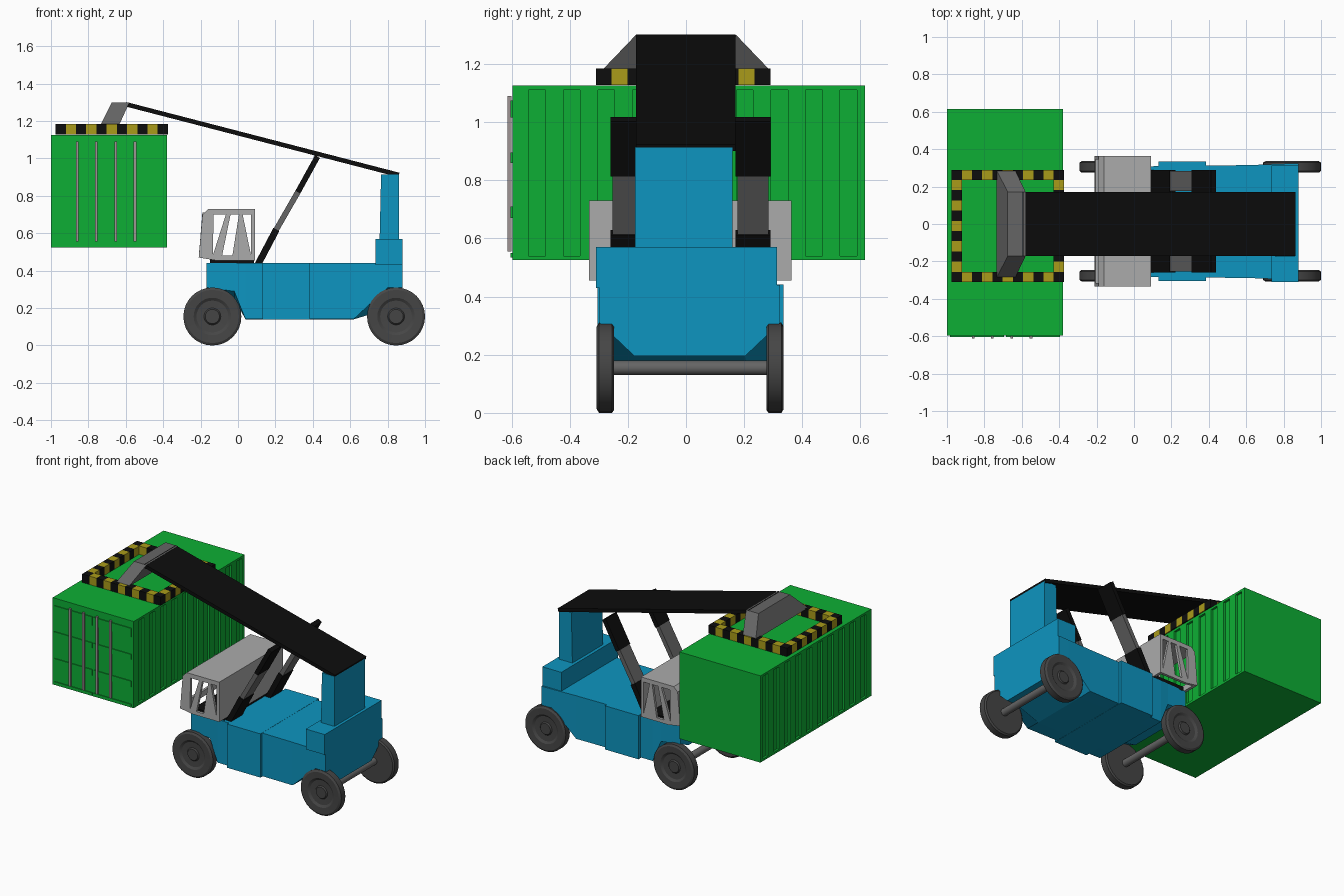
import bpy, bmesh, math
from mathutils import Vector

if "Cube" in bpy.data.objects:
    bpy.data.objects.remove(bpy.data.objects["Cube"], do_unlink=True)


def material(name, r, g, b):
    m = bpy.data.materials.new(name)
    m.use_nodes = True
    m.diffuse_color = (r, g, b, 1)
    m.node_tree.nodes["Principled BSDF"].inputs["Base Color"].default_value = (r, g, b, 1)
    return m


GREEN = material("container green", 0.004, 0.43, 0.035)
BLUE = material("chassis blue", 0.004, 0.3, 0.53)
BLACK = material("black", 0.004, 0.004, 0.004)
YELLOW = material("stripe yellow", 0.4, 0.33, 0.01)
CAB = material("cab grey", 0.41, 0.41, 0.41)
STEEL = material("steel grey", 0.13, 0.13, 0.13)
RUBBER = material("tyre grey", 0.06, 0.06, 0.06)
BAR = material("lock bar grey", 0.35, 0.3, 0.3)


def finish(name, bm, mats, smooth=False):
    bmesh.ops.recalc_face_normals(bm, faces=bm.faces[:])
    mesh = bpy.data.meshes.new(name)
    bm.to_mesh(mesh)
    bm.free()
    ob = bpy.data.objects.new(name, mesh)
    bpy.context.collection.objects.link(ob)
    for m in mats:
        mesh.materials.append(m)
    if smooth:
        bpy.ops.object.select_all(action="DESELECT")
        ob.select_set(True)
        bpy.context.view_layer.objects.active = ob
        bpy.ops.object.shade_smooth_by_angle(angle=math.radians(25))
    return ob


def add_loft(bm, rings, slot=0):
    """Join equal-length rings of points and cap both ends."""
    loops = [[bm.verts.new(p) for p in ring] for ring in rings]
    n = len(loops[0])
    faces = [bm.faces.new(loops[0]), bm.faces.new(loops[-1])]
    for a, b in zip(loops, loops[1:]):
        for i in range(n):
            j = (i + 1) % n
            faces.append(bm.faces.new((a[i], a[j], b[j], b[i])))
    for f in faces:
        f.material_index = slot


def loft(name, rings, mat, smooth=False):
    bm = bmesh.new()
    add_loft(bm, rings)
    return finish(name, bm, [mat], smooth)


def add_box(bm, x0, x1, y0, y1, z0, z1, slot=0):
    add_loft(bm, [[(x0, y0, z), (x1, y0, z), (x1, y1, z), (x0, y1, z)] for z in (z0, z1)], slot)


def box(name, mat, *bounds):
    bm = bmesh.new()
    add_box(bm, *bounds)
    return finish(name, bm, [mat])


def prism(name, outlines, y0, y1, mat):
    """Extrude side outlines (x, z) across y."""
    bm = bmesh.new()
    for pts in outlines:
        add_loft(bm, [[(x, y, z) for x, z in pts] for y in (y0, y1)])
    return finish(name, bm, [mat])


def beam(name, a, b, thick, y0, y1, mat):
    a, b = Vector(a), Vector(b)
    d = (b - a).normalized() * thick / 2
    n = Vector((-d.y, d.x))
    return prism(name, [[a + n, b + n, b - n, a - n]], y0, y1, mat)


def lathe(name, x, z, profile, mat, sides=32):
    rings = [[(x + r * math.cos(math.tau * i / sides), y, z + r * math.sin(math.tau * i / sides))
              for i in range(sides)] for r, y in profile]
    return loft(name, rings, mat, True)


# Container: slabs above and below, inset core, flush ribs between grooves
L, R, NEAR, FAR = -1.0, -0.38, -0.597, 0.615
bm = bmesh.new()
add_box(bm, L, R, NEAR, FAR, 0.525, 0.54)
add_box(bm, L, R, NEAR, FAR, 1.11, 1.125)
add_box(bm, L + 0.015, R - 0.015, NEAR + 0.01, FAR - 0.01, 0.54, 1.11)
start = NEAR
for k in range(11):
    groove = -0.541 + 0.119 * k
    add_box(bm, L, R, start, groove if k < 10 else FAR, 0.54, 1.11)
    start = groove + 0.058
finish("container", bm, [GREEN])

# Container doors: raised bands and lock bars
bm = bmesh.new()
for x0, x1 in ((-0.985, -0.695), (-0.685, -0.395)):
    for z0, z1 in ((1.015, 1.075), (0.86, 0.895), (0.67, 0.71), (0.535, 0.55)):
        add_box(bm, x0, x1, NEAR - 0.006, NEAR, z0, z1)
finish("door_bands", bm, [GREEN])
for i in range(4):
    x = -0.86 + 0.103 * i
    box(f"lock_bar_{i + 1}", BAR, x - 0.007, x + 0.007, -0.613, -0.6, 0.555, 1.09)

# Spreader: striped square frame
bm = bmesh.new()
s = 0.6 / 11
for i in range(11):
    for j in range(11):
        if i in (0, 10) or j in (0, 10):
            x, y = -0.975 + s * i, -0.31 + s * j
            add_box(bm, x, x + s, y, y + s, 1.127, 1.185, (i + j) % 2)
finish("spreader_frame", bm, [BLACK, YELLOW])

# Boom with its tapered head
loft("boom_head", [[(x0, -w, z), (x1, -w, z), (x1, w, z), (x0, w, z)]
                   for x0, x1, w, z in ((-0.735, -0.635, 0.287, 1.18), (-0.675, -0.58, 0.172, 1.3))], STEEL)
beam("boom", (-0.6, 1.29), (0.86, 0.912), 0.024, -0.172, 0.17, BLACK)

# Lift cylinders
for side, y in (("right", -0.2), ("left", 0.23)):
    path = [(0.105, 0.43), (0.205, 0.62), (0.32, 0.82), (0.425, 1.01)]
    for part, k, w, t, m in (("lower", 0, 0.06, 0.036, BLACK), ("rod", 1, 0.053, 0.03, STEEL),
                             ("upper", 2, 0.06, 0.03, BLACK)):
        beam(f"lift_{part}_{side}", path[k], path[k + 1], t, y - w, y + w, m)

# Chassis: cross-sections along the length, tucked up over the axles
CY = 0.013
rings = []
for x, w, low, keel_w, keel in ((-0.168, 0.285, 0.31, 0.2, 0.27), (-0.02, 0.29, 0.29, 0.2, 0.25),
                                (0.04, 0.295, 0.142, 0.2, 0.14), (0.62, 0.302, 0.142, 0.2, 0.14),
                                (0.8, 0.309, 0.31, 0.19, 0.195), (0.88, 0.311, 0.31, 0.19, 0.195)):
    half = [(w, 0.44), (w, low), (keel_w, keel)]
    rings.append([(x, CY + y, z) for y, z in half] + [(x, CY - y, z) for y, z in reversed(half)])
loft("chassis", rings, BLUE)
box("side_lockers", BLUE, 0.13, 0.385, CY - 0.318, CY + 0.322, 0.139, 0.441)
box("counterweight", BLUE, 0.735, 0.88, CY - 0.322, CY + 0.3, 0.43, 0.57)
prism("mast", [[(0.757, 0.56), (0.86, 0.56), (0.86, 0.915), (0.765, 0.915)]], -0.175, 0.16, BLUE)

# Cab: open window frames each side, roof, back wall, windscreen posts
frame = [
    [(-0.21, 0.47), (-0.19, 0.7), (-0.16, 0.73), (-0.13, 0.7), (-0.135, 0.48)],
    [(-0.16, 0.73), (0.09, 0.73), (0.07, 0.7), (-0.13, 0.7)],
    [(0.09, 0.73), (0.09, 0.455), (0.07, 0.48), (0.07, 0.7)],
    [(-0.21, 0.47), (-0.135, 0.48), (0.07, 0.48), (0.09, 0.455), (-0.12, 0.455)],
    [(-0.135, 0.48), (-0.065, 0.7), (-0.04, 0.7), (-0.085, 0.48)],
    [(-0.03, 0.48), (0.005, 0.7), (0.025, 0.7), (0.07, 0.48)],
]
for side, y0 in (("right", -0.333), ("left", 0.345)):
    prism(f"cab_side_{side}", frame, y0, y0 + 0.018, CAB)
prism("cab_roof", [[(-0.19, 0.7), (-0.16, 0.73), (0.09, 0.73), (0.09, 0.705)]], -0.32, 0.35, CAB)
box("cab_back", CAB, 0.072, 0.09, -0.32, 0.35, 0.455, 0.71)
box("cab_floor", BLACK, -0.15, 0.085, -0.27, 0.3, 0.435, 0.465)
sill = [(-0.21, 0.47), (-0.207, 0.51), (-0.19, 0.51), (-0.19, 0.47)]
prism("cab_sill", [sill], -0.32, 0.35, CAB)
beam("windscreen_post", (-0.2, 0.5), (-0.183, 0.71), 0.015, 0.005, 0.025, CAB)

# Wheels and axles
tyre = [(0.145, -0.03), (0.155, -0.022), (0.155, 0.022), (0.142, 0.03), (0.1, 0.028),
        (0.085, 0.018), (0.045, 0.016), (0.038, 0.024), (0.012, 0.024)]
for end, x in (("front", -0.137), ("rear", 0.845)):
    lathe(f"{end}_axle", x, 0.155, [(0.025, -0.26), (0.025, 0.29)], STEEL, 16)
    for side, y, d in (("right", -0.277, -1), ("left", 0.306, 1)):
        lathe(f"{end}_wheel_{side}", x, 0.155, [(r, y + d * t) for r, t in tyre], RUBBER)
